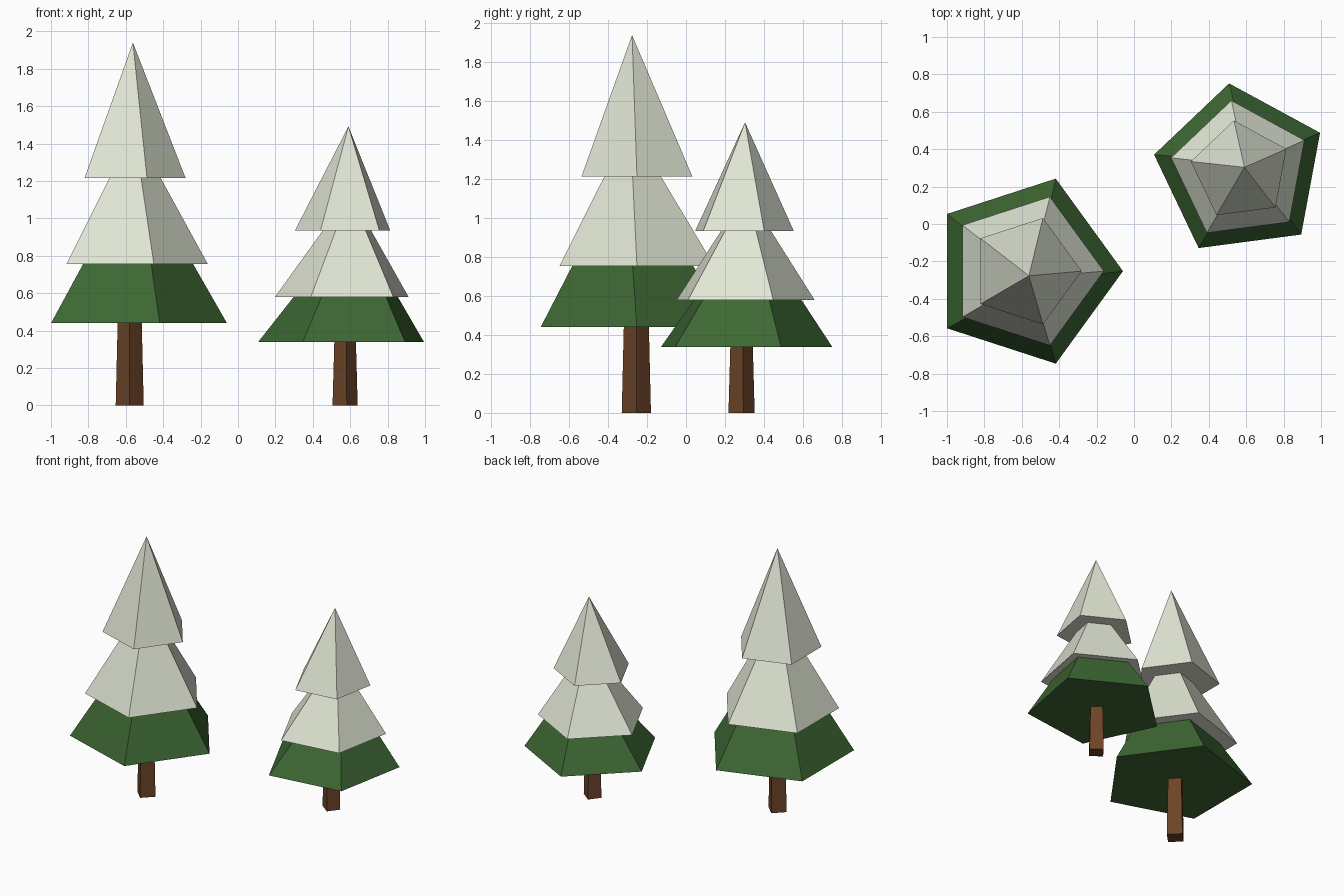
import bpy, bmesh, math

if "Cube" in bpy.data.objects:
    bpy.data.objects.remove(bpy.data.objects["Cube"])


def material(name, rgb):
    m = bpy.data.materials.new(name)
    m.diffuse_color = (*rgb, 1)
    m.use_nodes = True
    m.node_tree.nodes["Principled BSDF"].inputs["Base Color"].default_value = m.diffuse_color
    return m


BROWN = material("bark brown", (0.15, 0.057, 0.021))
GREEN = material("needle green", (0.047, 0.137, 0.034))
SNOW = material("snow white", (0.75, 0.79, 0.66))


def loft(name, rings, sides, mats, green_top=None):
    """Closed flat-sided solid through rings (x, y, z, radius); radius 0 makes a tip."""
    bm = bmesh.new()
    loops = []
    for x, y, z, r in rings:
        n = sides if r else 1
        loops.append([bm.verts.new((x + r * math.cos(2 * math.pi * i / sides),
                                    y + r * math.sin(2 * math.pi * i / sides), z))
                      for i in range(n)])
    bm.faces.new(loops[0][::-1])
    for k, (a, b) in enumerate(zip(loops, loops[1:])):
        for i in range(sides):
            j = (i + 1) % sides
            if len(b) == 1:
                f = bm.faces.new((a[i], a[j], b[0]))
            else:
                f = bm.faces.new((a[i], a[j], b[j], b[i]))
            # only the lowest tier is green, everything above is snowy
            f.material_index = 1 if green_top and k > 0 else 0
    if len(loops[-1]) > 1:
        bm.faces.new(loops[-1])
    bmesh.ops.recalc_face_normals(bm, faces=bm.faces[:])
    mesh = bpy.data.meshes.new(name)
    bm.to_mesh(mesh)
    bm.free()
    for m in mats:
        mesh.materials.append(m)
    ob = bpy.data.objects.new(name, mesh)
    bpy.context.collection.objects.link(ob)
    return ob


# Three stacked tiers: wide skirt, stepped in and out, leaning tip
OX, OY = 0.014, -0.022
FOLIAGE = [
    (0, 0, 0.44, 0.52), (OX, OY, 0.755, 0.326),
    (0, 0, 0.755, 0.418), (OX, OY, 1.215, 0.152),
    (0, 0, 1.215, 0.299), (0.017, -0.025, 1.94, 0),
]
# Tapered four-sided trunk, its top hidden in the foliage
TRUNK = [(0, -0.003, 0, 0.075), (0, -0.003, 0.5, 0.063)]


def tree(label, x, y, turn, width, height):
    parts = [loft(label + "_trunk", TRUNK, 4, [BROWN]),
             loft(label + "_foliage", FOLIAGE, 5, [GREEN, SNOW], green_top=True)]
    for ob in parts:
        ob.location = (x, y, 0)
        ob.rotation_euler.z = math.radians(turn)
        ob.scale = (width, width, height)


tree("tall_tree", -0.579, -0.252, 0, 1, 1)
tree("short_tree", 0.57, 0.285, 97.5, 0.905, 0.769)
